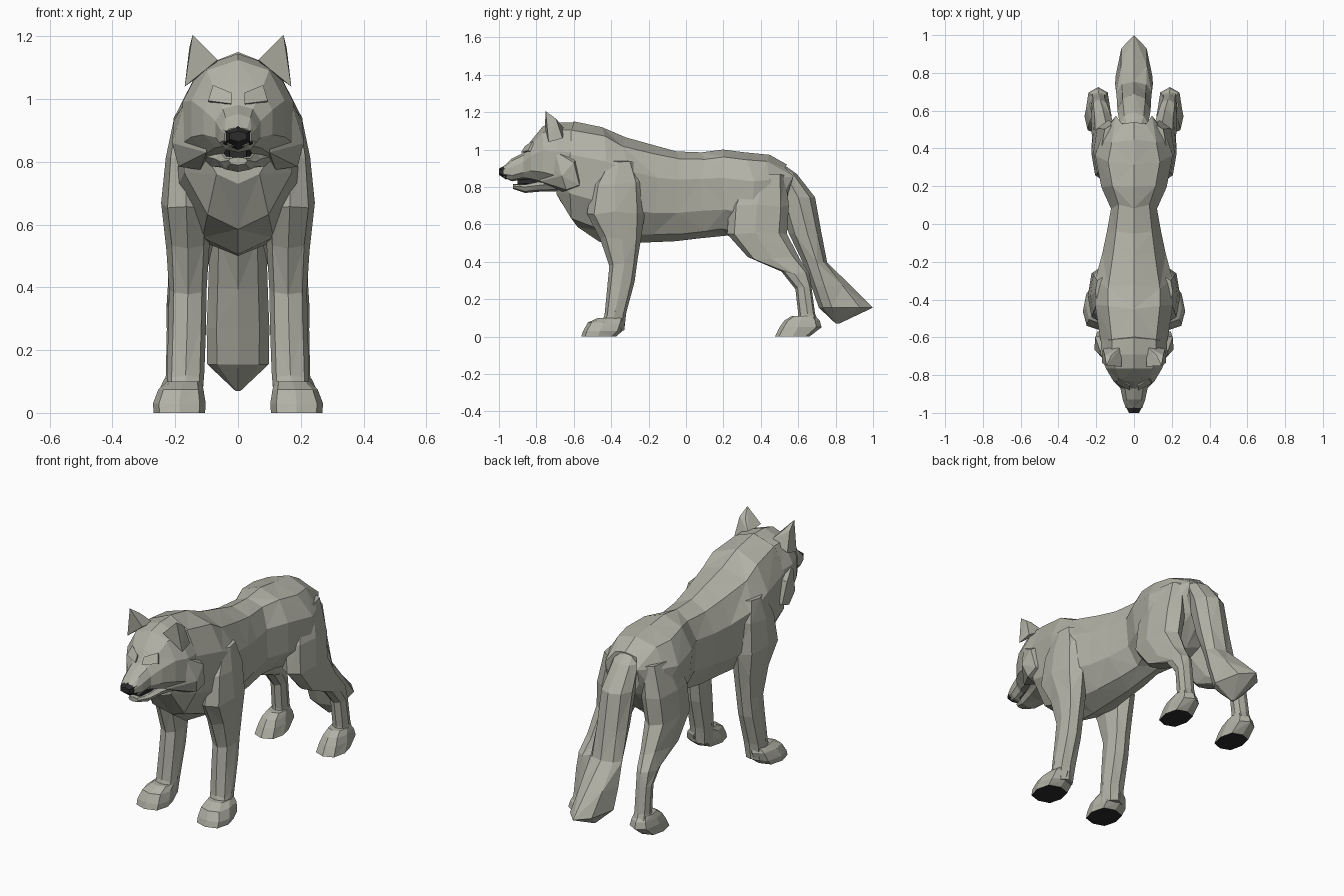
import bpy, bmesh, math, random
from mathutils import Vector

random.seed(4)


def material(name, rgb):
    m = bpy.data.materials.new(name)
    m.diffuse_color = (*rgb, 1)
    return m


FUR = material("grey_fur", (0.44, 0.44, 0.38))
DARK = material("dark_skin", (0.025, 0.025, 0.025))


def finish(name, bm, mat, mirror=False):
    bmesh.ops.recalc_face_normals(bm, faces=bm.faces)
    me = bpy.data.meshes.new(name)
    bm.to_mesh(me)
    bm.free()
    ob = bpy.data.objects.new(name, me)
    bpy.context.collection.objects.link(ob)
    me.materials.append(mat)
    if mirror:
        ob.modifiers.new("mirror", 'MIRROR')
    return ob


def loft(name, rings, axis='y', n=8, mat=FUR, mirror=False, power=0.85, keel=0, rough=0):
    """Rings are (position, centre x, half width, low, middle, high).
    keel narrows the underside; rough shifts points along the loft, equally left and right."""
    bm = bmesh.new()
    loops = []
    for t, cx, w, lo, mid, hi in rings:
        loop = []
        shift = [random.uniform(-rough, rough) for _ in range(n)]
        for i in range(n):
            a = 2 * math.pi * i / n
            s, c = [math.copysign(abs(q) ** power, q) if abs(q) > 1e-6 else 0.0
                    for q in (math.sin(a), math.cos(a))]
            v = mid + c * ((hi - mid) if c > 0 else (mid - lo))
            if c < 0:
                s *= 1 - keel * c * c
            p = t + shift[min(i, n - i)]
            loop.append(bm.verts.new((cx + w * s, p, v) if axis == 'y' else (cx + w * s, v, p)))
        loops.append(loop)
    for k, (a, b) in enumerate(zip(loops, loops[1:])):
        for i in range(n):
            j = (i + 1) % n
            # diagonals are mirrored left to right for the faceted look
            if (i < n // 2) == ((k + min(i, n - 1 - i)) % 2 == 0):
                bm.faces.new((a[i], a[j], b[j]))
                bm.faces.new((a[i], b[j], b[i]))
            else:
                bm.faces.new((a[i], a[j], b[i]))
                bm.faces.new((a[j], b[j], b[i]))
    bm.faces.new(loops[0])
    bm.faces.new(loops[-1])
    return finish(name, bm, mat, mirror)


def hull(name, pts, mat=FUR, mirror=True):
    bm = bmesh.new()
    for p in pts:
        bm.verts.new(Vector(p))
    bmesh.ops.convex_hull(bm, input=bm.verts)
    return finish(name, bm, mat, mirror)


# Torso with deep chest, narrow waist and hips
loft("body", [
    (-.67, 0, .13, .73, .92, 1.10),
    (-.60, 0, .185, .585, .87, 1.15),
    (-.44, 0, .215, .505, .83, 1.12),
    (-.32, 0, .215, .50, .78, 1.065),
    (-.16, 0, .175, .505, .75, 1.02),
    (-.04, 0, .15, .51, .75, .99),
    (.09, 0, .127, .525, .76, .985),
    (.21, 0, .18, .54, .76, 1.0),
    (.34, 0, .215, .51, .74, .985),
    (.45, 0, .185, .56, .76, .972),
    (.55, 0, .10, .68, .82, .92)], n=10, keel=.25, rough=.025)

# Bushy tail hanging to a backward point
loft("tail", [
    (.91, 0, .05, .42, .48, .535),
    (.87, 0, .075, .45, .53, .592),
    (.745, 0, .088, .49, .60, .69),
    (.55, 0, .09, .55, .65, .725),
    (.395, 0, .095, .625, .70, .755),
    (.27, 0, .10, .67, .74, .885),
    (.155, 0, .098, .71, .78, 1.0),
    (.07, 0, .008, .80, .81, .82)], axis='z', power=1.1)

# Head from muzzle back to the ruff
loft("head", [
    (-.975, 0, .045, .85, .88, .91),
    (-.93, 0, .062, .83, .88, .953),
    (-.87, 0, .075, .84, .90, .982),
    (-.83, 0, .115, .83, .92, 1.045),
    (-.765, 0, .155, .81, .92, 1.125),
    (-.69, 0, .185, .79, .90, 1.145),
    (-.60, 0, .18, .79, .89, 1.145)], n=10)
loft("lower_jaw", [
    (-.925, 0, .03, .79, .805, .815),
    (-.86, 0, .055, .768, .80, .815),
    (-.78, 0, .075, .775, .81, .835),
    (-.68, 0, .12, .775, .82, .88)])
loft("mouth_lining", [
    (-.90, 0, .03, .81, .825, .845),
    (-.77, 0, .055, .81, .83, .86)], n=6, mat=DARK)
loft("nose", [
    (-1.0, 0, .03, .865, .882, .898),
    (-.96, 0, .052, .838, .88, .92)], n=6, mat=DARK)
hull("cheek_ruff", [(.10, -.78, .95), (.10, -.78, .83), (.17, -.70, .99), (.21, -.665, .86),
                    (.19, -.64, .785), (.205, -.60, .93), (.195, -.57, .81),
                    (.12, -.66, .775), (.10, -.57, .98), (.10, -.57, .79)])
hull("brow", [(.02, -.882, .985), (.095, -.845, .995), (.02, -.86, 1.02),
              (.08, -.82, 1.045), (.03, -.82, .98), (.09, -.80, .98)])
hull("ear", [(.065, -.755, 1.125), (.17, -.735, 1.04), (.165, -.66, 1.06),
             (.07, -.65, 1.11), (.145, -.75, 1.205), (.155, -.695, 1.165),
             (.12, -.695, 1.165)])

# Legs, built on one side and mirrored
loft("front_leg", [
    (.93, .165, .04, -.42, -.36, -.28),
    (.82, .17, .06, -.50, -.38, -.23),
    (.66, .165, .08, -.53, -.38, -.22),
    (.52, .16, .068, -.46, -.34, -.24),
    (.39, .16, .06, -.41, -.33, -.26),
    (.28, .162, .06, -.42, -.35, -.275),
    (.12, .167, .06, -.435, -.38, -.32),
    (.04, .17, .055, -.46, -.40, -.33)], axis='z', mirror=True, rough=.015)
loft("hind_leg", [
    (.86, .11, .06, .30, .42, .53),
    (.70, .135, .08, .23, .38, .55),
    (.55, .15, .075, .22, .37, .54),
    (.42, .165, .058, .33, .46, .61),
    (.34, .18, .048, .51, .58, .66),
    (.26, .185, .042, .585, .63, .672),
    (.12, .188, .042, .60, .65, .69),
    (.05, .19, .045, .59, .65, .72)], axis='z', mirror=True, rough=.008)

# Paws with dark soles
for name, rings in (
    ("front_paw", [(.10, .172, .055, -.47, -.40, -.33),
                   (.075, .182, .072, -.525, -.44, -.325),
                   (.03, .187, .084, -.55, -.46, -.34),
                   (0, .187, .082, -.56, -.47, -.375)]),
    ("hind_paw", [(.11, .188, .046, .565, .63, .69),
                  (.085, .19, .056, .525, .61, .715),
                  (.05, .19, .066, .50, .60, .725),
                  (0, .19, .072, .475, .57, .66)])):
    paw = loft(name, rings, axis='z', mirror=True, power=0.75)
    paw.data.materials.append(DARK)
    for f in paw.data.polygons:
        if f.center.z < 0.001:
            f.material_index = 1
